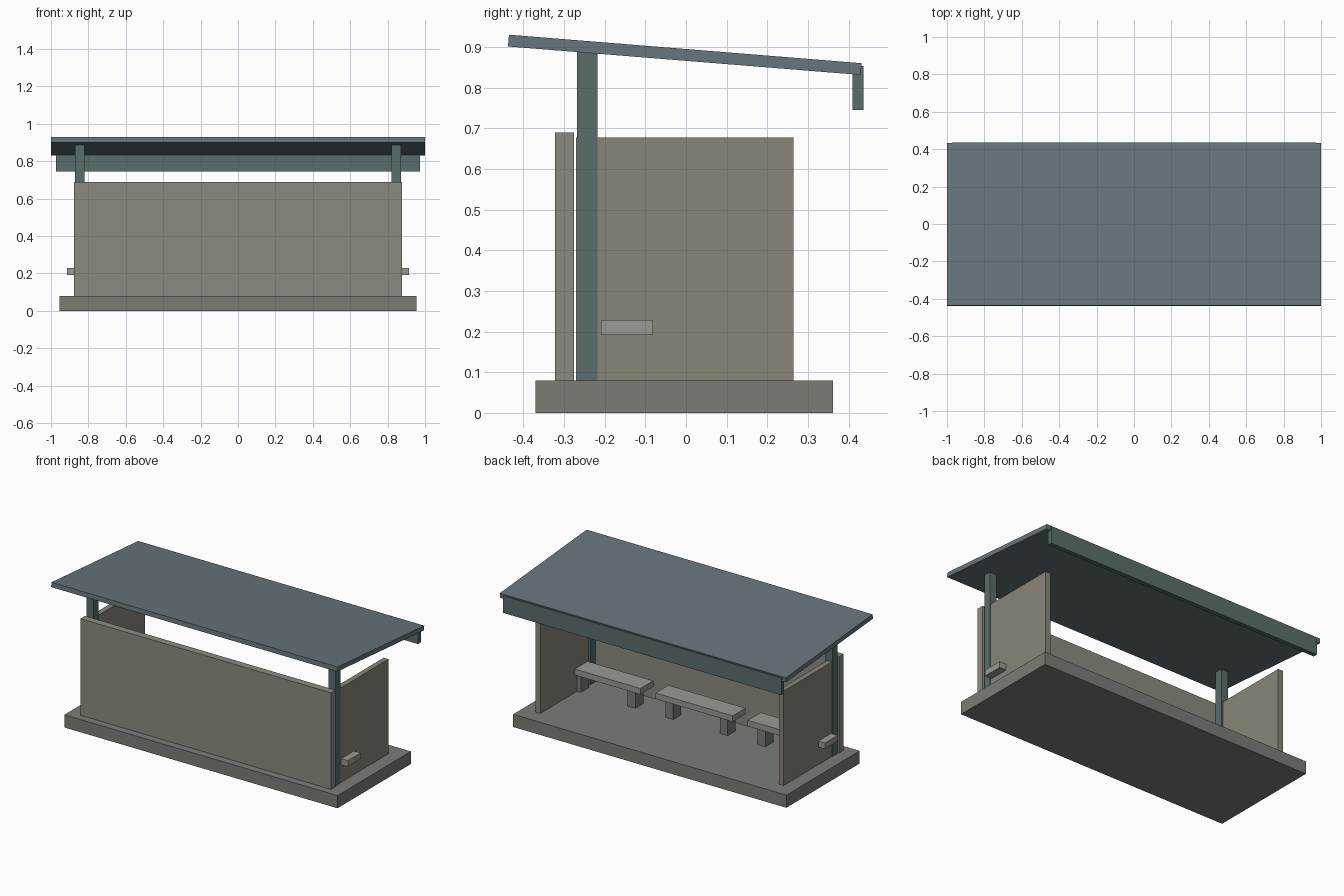
import bpy
import math

if "Cube" in bpy.data.objects:
    bpy.data.objects.remove(bpy.data.objects["Cube"])


def material(name, r, g, b):
    m = bpy.data.materials.new(name)
    m.diffuse_color = (r, g, b, 1)
    m.use_nodes = True
    m.node_tree.nodes["Principled BSDF"].inputs["Base Color"].default_value = m.diffuse_color
    return m


CONCRETE = material("concrete", 0.20, 0.20, 0.18)
PANEL = material("back_panel", 0.26, 0.26, 0.22)
SIDE = material("side_panel", 0.25, 0.235, 0.19)
SEAT = material("seat_stone", 0.33, 0.32, 0.29)
STEEL = material("green_steel", 0.10, 0.155, 0.15)
ROOF = material("roof_sheet", 0.135, 0.18, 0.20)


def box(name, x, y, z, mat, tilt=0.0):
    """Box from (min, max) ranges, optionally tilted about x."""
    c = [(a + b) / 2 for a, b in (x, y, z)]
    bpy.ops.mesh.primitive_cube_add(size=1, location=c)
    ob = bpy.context.object
    ob.name = name
    ob.dimensions = [b - a for a, b in (x, y, z)]
    bpy.ops.object.transform_apply(location=False, rotation=False, scale=True)
    ob.rotation_euler.x = tilt
    ob.data.materials.append(mat)
    return ob


# Floor slab and long wall
box("floor_slab", (-0.955, 0.955), (-0.37, 0.362), (0, 0.08), CONCRETE)
box("long_wall", (-0.876, 0.876), (-0.322, -0.276), (0.08, 0.69), PANEL)

# Side walls and posts, one pair per side
for side, s in (("left", -1), ("right", 1)):
    box(side + "_wall", sorted((s * 0.834, s * 0.868)), (-0.271, 0.264),
        (0.08, 0.677), SIDE)
    box(side + "_post", sorted((s * 0.822, s * 0.871)), (-0.268, -0.218),
        (0.08, 0.887), STEEL)

# Three benches, each with two block legs
for i in range(3):
    cx = (i - 1) * 0.645
    box(f"bench_seat_{i + 1}", (cx - 0.27, cx + 0.27), (-0.209, -0.081),
        (0.191, 0.229), SEAT)
    for j, lx in enumerate((cx - 0.19, cx + 0.19)):
        box(f"bench_leg_{i + 1}_{j + 1}", (lx - 0.027, lx + 0.027),
            (-0.185, -0.105), (0.08, 0.192), CONCRETE)

# Sloping roof and the fascia under its low edge
box("roof", (-1, 1), (-0.438, 0.432), (0.866, 0.895), ROOF, -math.atan2(0.07, 0.867))
box("fascia", (-0.972, 0.972), (0.409, 0.437), (0.745, 0.853), STEEL)
